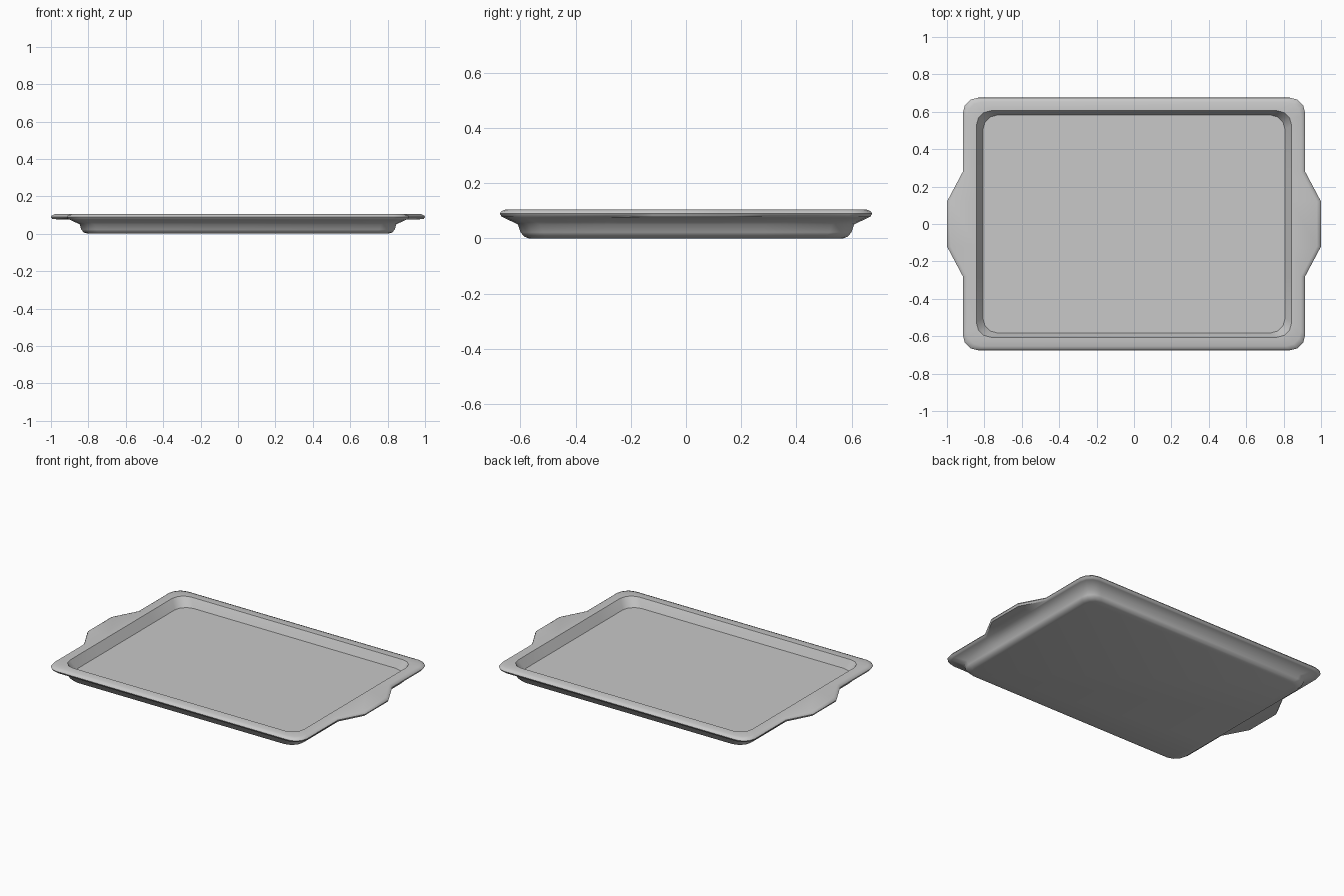
import bpy, bmesh, math

cube = bpy.data.objects.get("Cube")
if cube:
    bpy.data.objects.remove(cube)

steel = bpy.data.materials.new("grey_steel")
steel.use_nodes = True
colour = (0.58, 0.58, 0.58, 1)
steel.diffuse_color = colour
steel.node_tree.nodes["Principled BSDF"].inputs["Base Color"].default_value = colour

HANDLE_REACH = 0.085
CORNER_STEPS = 3


def outline(hx, hy, radius, reach):
    """Rounded rectangle with extra side points that flare out into handles."""
    points = []
    for quadrant, (sx, sy) in enumerate([(1, 1), (-1, 1), (-1, -1), (1, -1)]):
        cx, cy = sx * (hx - radius), sy * (hy - radius)
        arc = []
        for i in range(CORNER_STEPS + 1):
            a = math.pi / 2 * (quadrant + i / CORNER_STEPS)
            arc.append((cx + radius * math.cos(a), cy + radius * math.sin(a)))
        side = [(sx * (hx + reach), sy * 0.12), (sx * hx, sy * 0.28)]
        points += side + arc if quadrant % 2 == 0 else arc + side[::-1]
    return points


# Cross-section from underside, around the rim, to the floor:
# half width, half depth, height, corner radius, handle flare
section = [
    (0.800, 0.570, 0.000, 0.07, 0),
    (0.824, 0.586, 0.006, 0.08, 0),
    (0.838, 0.600, 0.022, 0.08, 0),
    (0.846, 0.609, 0.050, 0.08, 0),
    (0.900, 0.660, 0.075, 0.08, 0),
    (0.908, 0.668, 0.078, 0.08, 1),
    (0.915, 0.675, 0.090, 0.08, 1),
    (0.910, 0.670, 0.098, 0.08, 1),
    (0.893, 0.653, 0.105, 0.08, 1),
    (0.843, 0.606, 0.105, 0.08, 0),
    (0.808, 0.583, 0.048, 0.08, 0),
]

# Tray: loft the section rings and cap the underside and floor
bm = bmesh.new()
rings = []
for hx, hy, z, radius, flare in section:
    rings.append([bm.verts.new((x, y, z))
                  for x, y in outline(hx, hy, radius, flare * HANDLE_REACH)])
for low, high in zip(rings, rings[1:]):
    for i in range(len(low)):
        j = (i + 1) % len(low)
        bm.faces.new((low[i], low[j], high[j], high[i]))
bm.faces.new(rings[0][::-1])
bm.faces.new(rings[-1])

mesh = bpy.data.meshes.new("baking_tray")
bm.to_mesh(mesh)
bm.free()
mesh.materials.append(steel)
tray = bpy.data.objects.new("baking_tray", mesh)
bpy.context.collection.objects.link(tray)
bpy.context.view_layer.objects.active = tray
tray.select_set(True)
bpy.ops.object.shade_smooth_by_angle(angle=math.radians(50))
